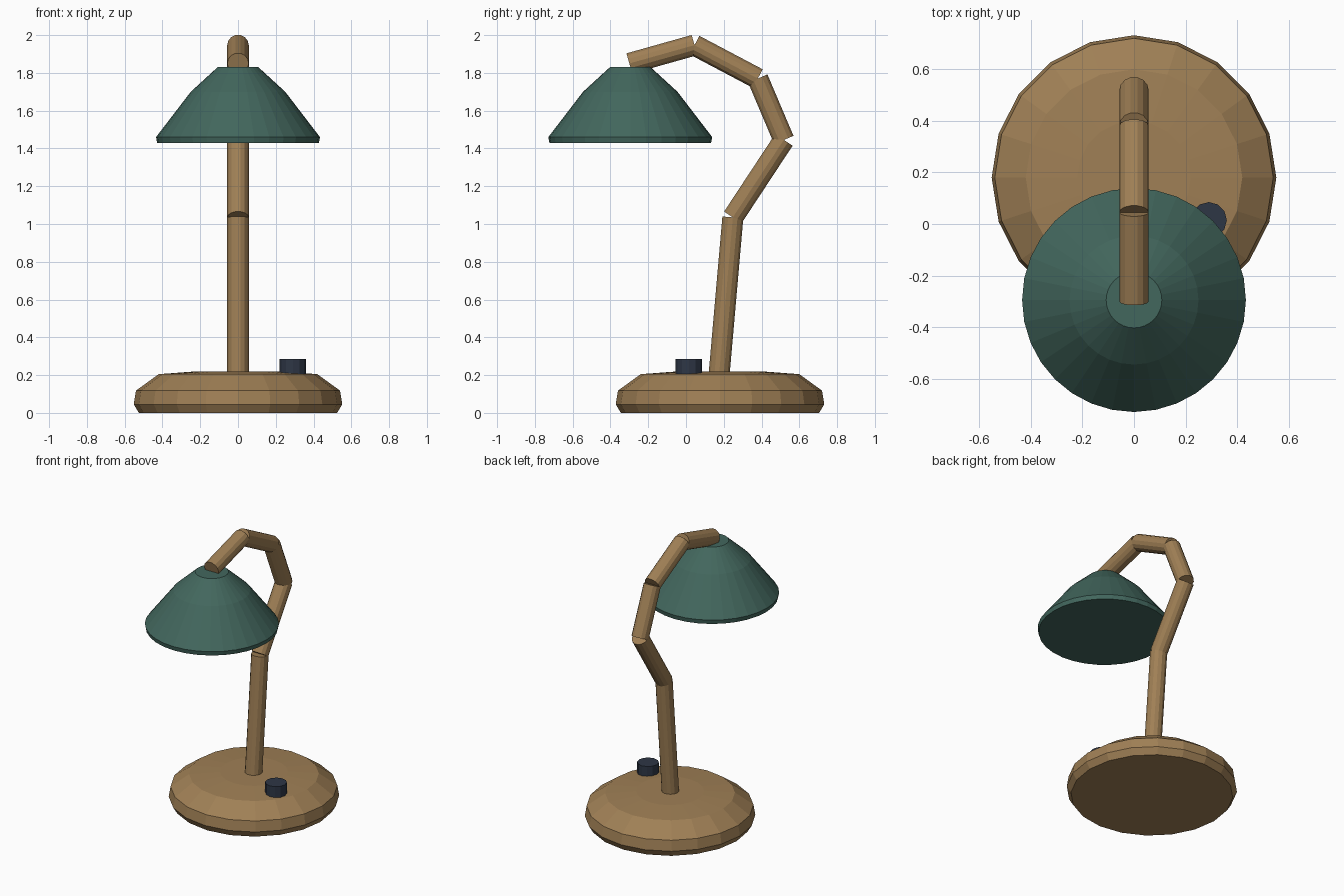
import bpy, bmesh
from math import sin, cos, tau
from mathutils import Vector

cube = bpy.data.objects.get("Cube")
if cube:
    bpy.data.objects.remove(cube)


def material(name, rgb):
    mat = bpy.data.materials.new(name)
    mat.use_nodes = True
    color = (*rgb, 1)
    mat.diffuse_color = color
    mat.node_tree.nodes["Principled BSDF"].inputs["Base Color"].default_value = color
    return mat


def lathe(name, profile, sides, mat, location):
    """Closed solid of revolution from (radius, height) pairs, bottom to top."""
    bm = bmesh.new()
    rings = [[bm.verts.new((r * cos(tau * i / sides), r * sin(tau * i / sides), z))
              for i in range(sides)] for r, z in profile]
    for low, high in zip(rings, rings[1:]):
        for i in range(sides):
            j = (i + 1) % sides
            bm.faces.new((low[i], low[j], high[j], high[i]))
    bm.faces.new(rings[0][::-1])
    bm.faces.new(rings[-1])
    mesh = bpy.data.meshes.new(name)
    bm.to_mesh(mesh)
    bm.free()
    mesh.materials.append(mat)
    obj = bpy.data.objects.new(name, mesh)
    obj.location = location
    bpy.context.collection.objects.link(obj)
    return obj


def rod(name, start, end, radius, sides, mat):
    """Straight capped rod between two points."""
    start, end = Vector(start), Vector(end)
    axis = end - start
    obj = lathe(name, [(radius, 0), (radius, axis.length)], sides, mat, start)
    obj.rotation_euler = axis.to_track_quat('Z', 'Y').to_euler()
    return obj


brass = material("warm brass", (0.35, 0.215, 0.092))
green = material("muted green", (0.055, 0.135, 0.11))
navy = material("dark navy", (0.027, 0.037, 0.06))

# Rounded foot
lathe("base", [(0.525, 0), (0.552, 0.045), (0.54, 0.118), (0.42, 0.205), (0.22, 0.22)],
      20, brass, (0, 0.18, 0))

# Switch on the foot
lathe("switch_knob", [(0.07, 0.2), (0.07, 0.285)], 12, navy, (0.29, 0.015, 0))

# Bent arm of straight rods meeting at shared joints
joints = [(0.175, 0.2), (0.248, 1.035), (0.518, 1.445),
          (0.38, 1.77), (0.045, 1.947), (-0.3, 1.85)]
points = [(0, y, z) for y, z in joints]
for n, (a, b) in enumerate(zip(points, points[1:]), 1):
    rod(f"arm_segment_{n}", a, b, 0.057, 14, brass)

# Closed flared shade
lathe("shade", [(0.428, 1.43), (0.434, 1.46), (0.25, 1.7), (0.108, 1.83)],
      32, green, (0, -0.295, 0))
